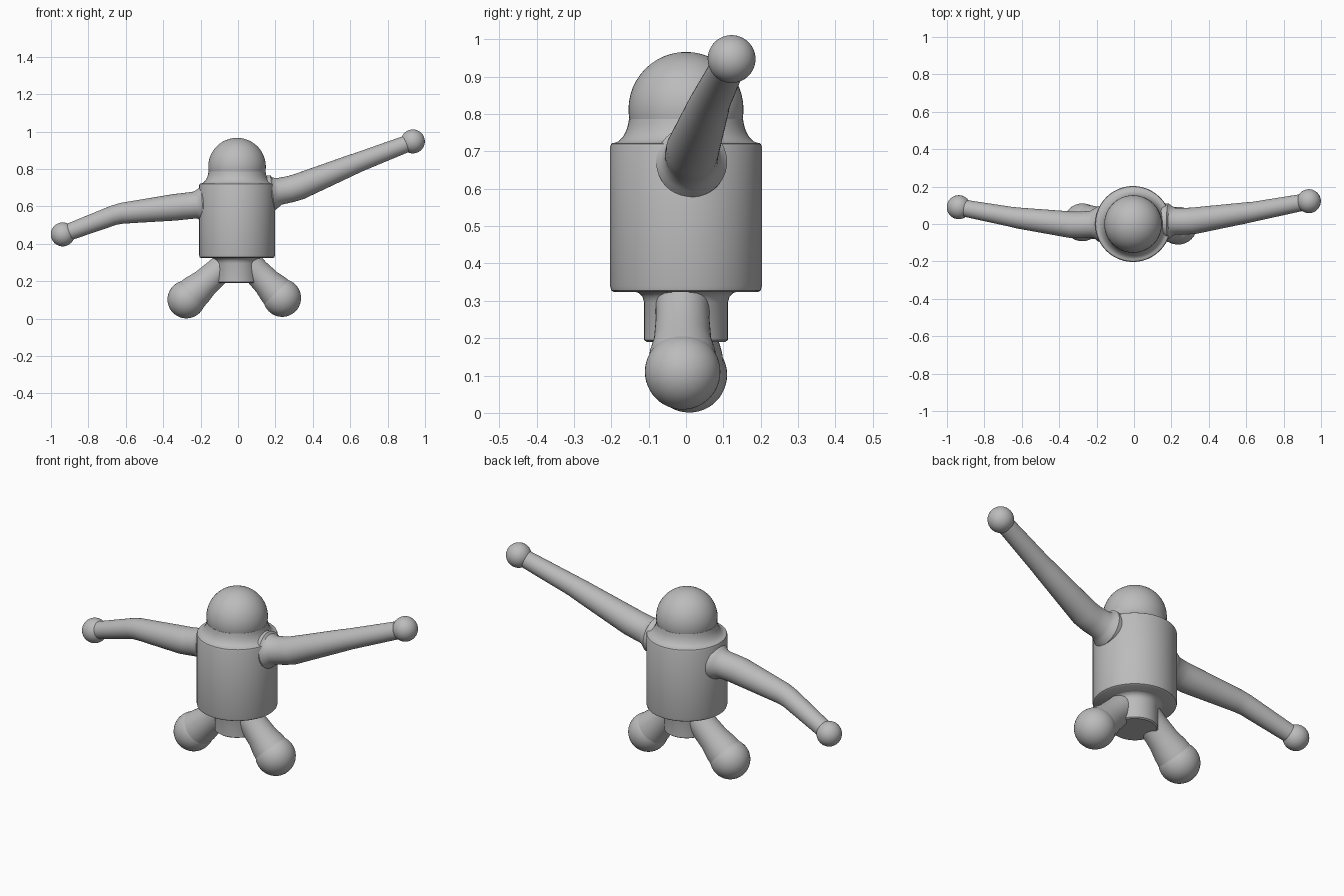
import bpy, bmesh, math
from mathutils import Vector

old = bpy.data.objects.get("Cube")
if old:
    bpy.data.objects.remove(old, do_unlink=True)

grey = bpy.data.materials.new("plain grey")
grey.use_nodes = True
grey.diffuse_color = (0.5, 0.5, 0.5, 1)
grey.node_tree.nodes["Principled BSDF"].inputs["Base Color"].default_value = (0.5, 0.5, 0.5, 1)

SIDES = 48
CENTRE_X = -0.005


def finish(name, bm, angle=35):
    bmesh.ops.recalc_face_normals(bm, faces=bm.faces)
    mesh = bpy.data.meshes.new(name)
    bm.to_mesh(mesh)
    bm.free()
    mesh.materials.append(grey)
    obj = bpy.data.objects.new(name, mesh)
    bpy.context.collection.objects.link(obj)
    bpy.ops.object.select_all(action='DESELECT')
    obj.select_set(True)
    bpy.context.view_layer.objects.active = obj
    bpy.ops.object.shade_smooth_by_angle(angle=math.radians(angle))
    return obj


def loft(name, points, radii, normals=None):
    """Round tube through points, each ring facing along the path."""
    pts = [Vector(p) for p in points]
    bm = bmesh.new()
    rings = []
    for i, (p, r) in enumerate(zip(pts, radii)):
        if normals:
            along = normals
        else:
            along = (pts[min(i + 1, len(pts) - 1)] - pts[max(i - 1, 0)]).normalized()
        u = along.cross(Vector((0, 1, 0))).normalized()
        v = along.cross(u)
        rings.append([bm.verts.new(p + r * (u * math.cos(a) + v * math.sin(a)))
                      for a in (math.tau * k / SIDES for k in range(SIDES))])
    for a, b in zip(rings, rings[1:]):
        for k in range(SIDES):
            n = (k + 1) % SIDES
            bm.faces.new((a[k], a[n], b[n], b[k]))
    bm.faces.new(rings[0])
    bm.faces.new(rings[-1])
    return finish(name, bm)


def lathe(name, profile):
    return loft(name, [(CENTRE_X, 0, z) for r, z in profile],
                [r for r, z in profile], Vector((0, 0, 1)))


def ball(name, centre, radius):
    bm = bmesh.new()
    bmesh.ops.create_uvsphere(bm, u_segments=SIDES, v_segments=24, radius=radius)
    bmesh.ops.translate(bm, verts=bm.verts, vec=centre)
    return finish(name, bm)


# Barrel body with a rounded lower rim and a concave shoulder into the head
profile = [(0.192, 0.323), (0.2, 0.328), (0.203, 0.34), (0.203, 0.712), (0.2, 0.72)]
for i in range(9):
    a = math.radians(80 * i / 8)
    profile.append((0.152 + 0.045 * (1 - math.sin(a)), 0.80 - 0.078 * math.cos(a)))
lathe("body", profile)
ball("head", (CENTRE_X, 0, 0.812), 0.154)

# Pelvis peg with a small flare under the body
lathe("pelvis", [(0.105, 0.19), (0.112, 0.195), (0.112, 0.295),
                 (0.116, 0.31), (0.125, 0.32), (0.14, 0.326), (0.14, 0.34)])

# Arms: flared shoulder, upper arm, elbow, forearm and hand
arms = {
    "left": [(0.08, 0.015, 0.66), (0.185, 0.015, 0.672), (0.2, 0.015, 0.675),
             (0.22, 0.015, 0.68), (0.28, 0.015, 0.692), (0.325, 0.018, 0.705),
             (0.60, 0.06, 0.818), (0.64, 0.066, 0.834), (0.935, 0.122, 0.947)],
    "right": [(-0.08, 0, 0.62), (-0.19, 0, 0.611), (-0.21, 0, 0.609),
              (-0.23, -0.002, 0.607), (-0.29, -0.005, 0.60), (-0.335, -0.004, 0.595),
              (-0.62, 0.032, 0.563), (-0.665, 0.04, 0.552), (-0.937, 0.09, 0.45)],
}
arm_radii = [0.09, 0.095, 0.082, 0.072, 0.071, 0.071, 0.056, 0.053, 0.044]
for side, path in arms.items():
    loft(side + "_arm", path, arm_radii)
    ball(side + "_hand", path[-1], 0.064)

# Legs running out from the pelvis to ball feet
feet = {"left": (0.236, -0.009, 0.11), "right": (-0.276, 0.009, 0.102)}
for side, foot in feet.items():
    s = 1 if side == "left" else -1
    hip = Vector((CENTRE_X + s * 0.105, foot[1], 0.25))
    f = Vector(foot)
    inner = hip + (hip - f) * 0.5
    loft(side + "_leg", [f, f.lerp(hip, 0.35), f.lerp(hip, 0.6), hip, inner],
         [0.096, 0.088, 0.077, 0.072, 0.072])
    ball(side + "_foot", foot, 0.101)
